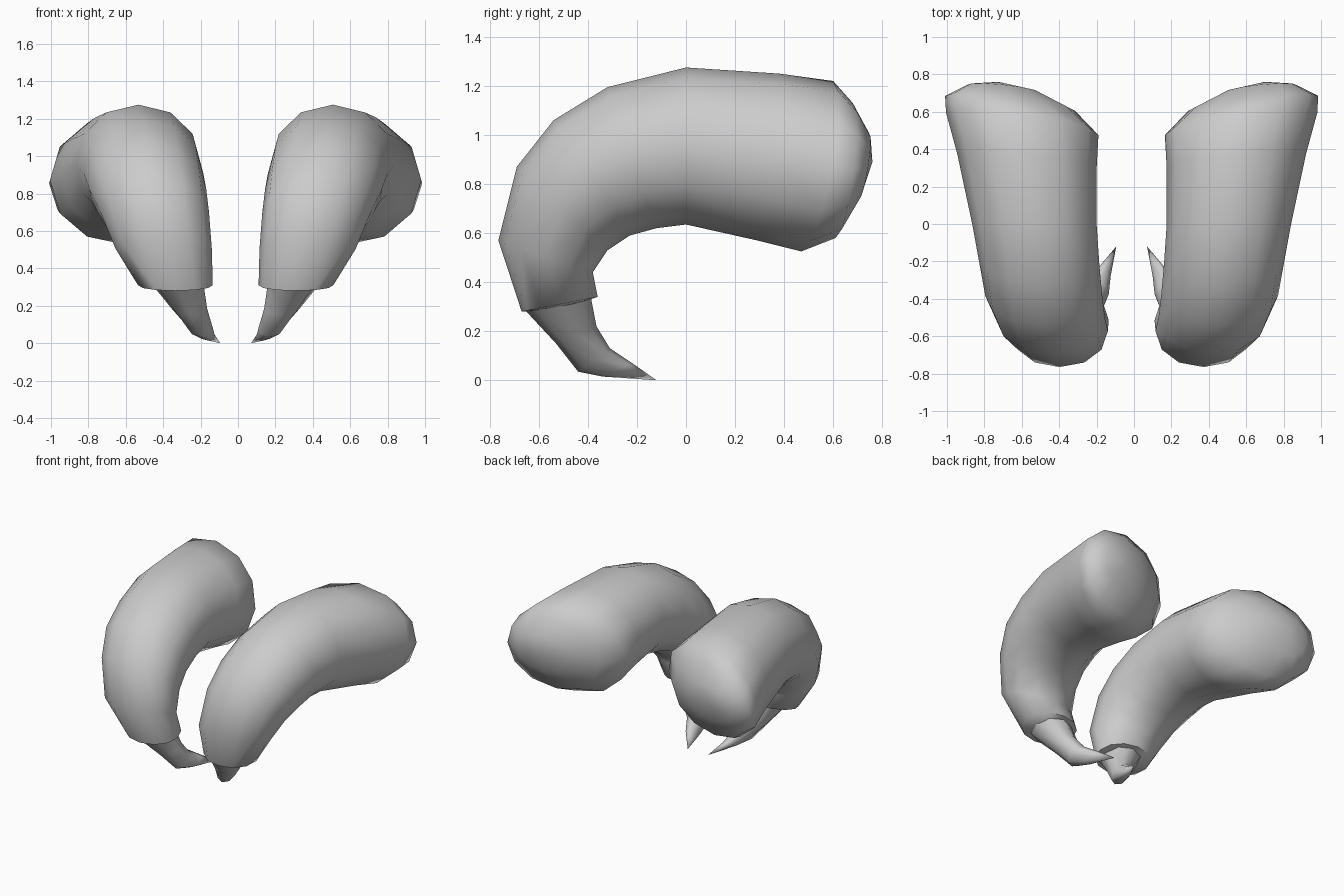
import bpy, bmesh
from math import sin, cos, pi, copysign
from mathutils import Vector

if "Cube" in bpy.data.objects:
    bpy.data.objects.remove(bpy.data.objects["Cube"])

# Each ring: outer-curve y, z; inner-curve y, z; x min, x max; y skew toward outer side
BODY = [
    (-0.67, 0.28, -0.36, 0.34, 0.11, 0.51, 0.00),
    (-0.765, 0.57, -0.38, 0.44, 0.115, 0.63, 0.00),
    (-0.69, 0.87, -0.32, 0.53, 0.13, 0.71, 0.00),
    (-0.54, 1.06, -0.23, 0.59, 0.145, 0.77, 0.00),
    (-0.32, 1.195, -0.12, 0.62, 0.16, 0.80, 0.00),
    (0.00, 1.275, 0.00, 0.635, 0.175, 0.84, 0.00),
    (0.38, 1.25, 0.29, 0.57, 0.175, 0.92, 0.04),
    (0.60, 1.22, 0.47, 0.525, 0.165, 0.98, 0.06),
    (0.68, 1.13, 0.61, 0.58, 0.29, 0.985, 0.04),
    (0.745, 1.01, 0.70, 0.73, 0.48, 0.87, 0.02),
]
FANG = [
    (-0.66, 0.29, -0.39, 0.35, 0.16, 0.44, 0.00),
    (-0.53, 0.15, -0.365, 0.22, 0.14, 0.33, 0.00),
    (-0.44, 0.035, -0.31, 0.13, 0.11, 0.24, 0.00),
    (-0.34, 0.015, -0.22, 0.07, 0.10, 0.18, 0.00),
]


def full(v, power):
    return copysign(abs(v) ** power, v) if abs(v) > 1e-6 else 0.0


def loft(name, rings, start, end, sides, power, side, shift):
    """Skin rounded rings and close both ends on a point."""
    bm = bmesh.new()

    def vert(p):
        return bm.verts.new((side * p[0] + shift, p[1], p[2]))

    loops = []
    for yo, zo, yi, zi, x0, x1, skew in rings:
        mid = Vector(((x0 + x1) / 2, (yo + yi) / 2, (zo + zi) / 2))
        up = Vector((0, (yo - yi) / 2, (zo - zi) / 2))
        across = Vector(((x1 - x0) / 2, skew, 0))
        angles = [2 * pi * k / sides for k in range(sides)]
        loops.append([vert(mid + up * full(cos(a), power) + across * full(sin(a), power))
                      for a in angles])
    for a, b in zip(loops, loops[1:]):
        for k in range(sides):
            n = (k + 1) % sides
            bm.faces.new((a[k], a[n], b[n], b[k]))
    for loop, point in ((loops[0], start), (loops[-1], end)):
        tip = vert(point)
        for k in range(sides):
            bm.faces.new((loop[k], loop[(k + 1) % sides], tip))
    bmesh.ops.recalc_face_normals(bm, faces=bm.faces)
    mesh = bpy.data.meshes.new(name)
    bm.to_mesh(mesh)
    bm.free()
    obj = bpy.data.objects.new(name, mesh)
    bpy.context.collection.objects.link(obj)
    bpy.context.view_layer.objects.active = obj
    obj.select_set(True)
    bpy.ops.object.shade_smooth_by_angle(angle=1.1)
    obj.select_set(False)


# Two jaw segments with their hooked fangs, left one set slightly further out
for label, side, shift in (("right", 1, 0.0), ("left", -1, -0.025)):
    loft(label + "_jaw", BODY, (0.31, -0.51, 0.29), (0.70, 0.76, 0.89), 12, 0.96, side, shift)
    loft(label + "_fang", FANG, (0.30, -0.51, 0.34), (0.07, -0.12, 0.0), 8, 0.96, side, shift)
